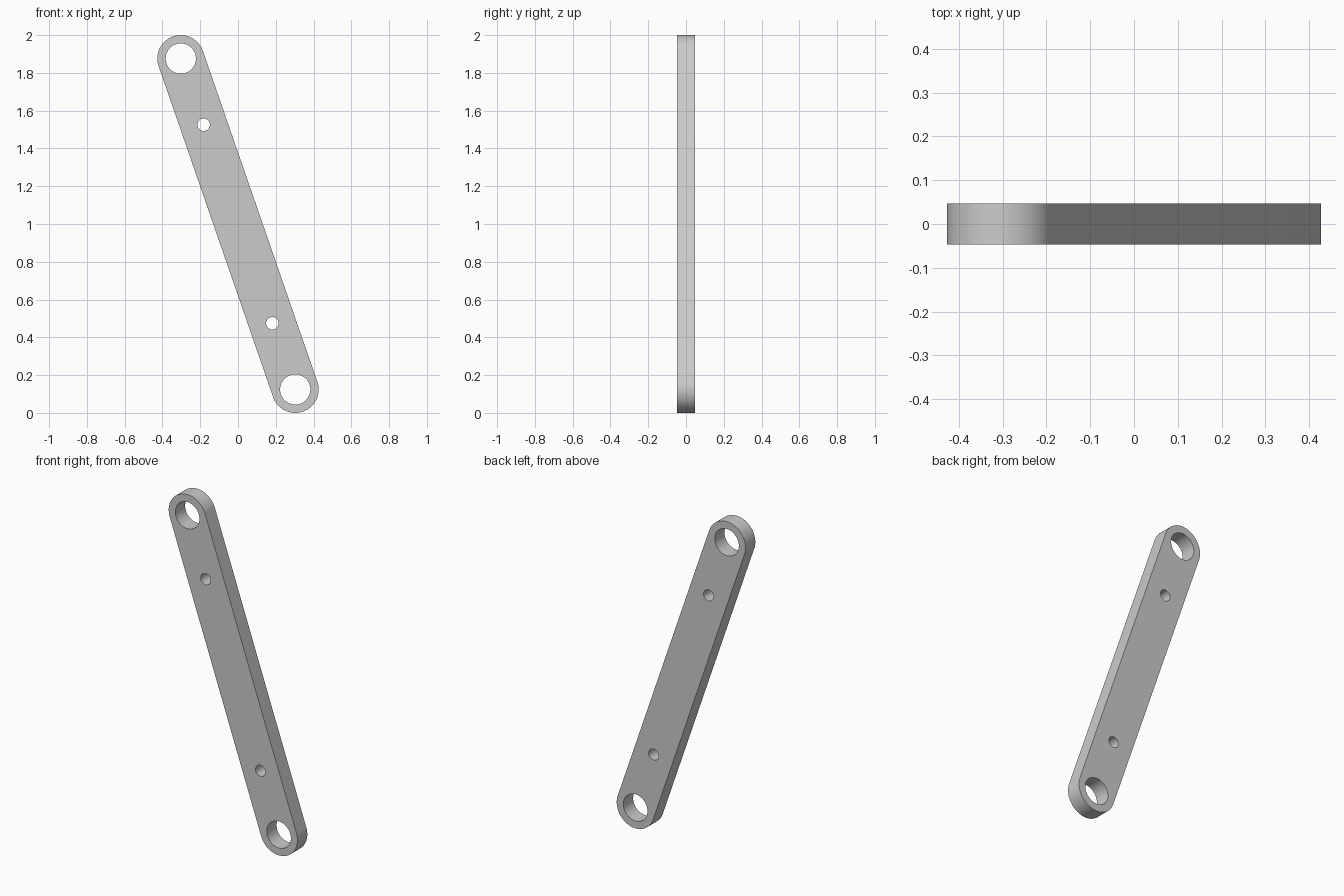
import bpy, bmesh
from math import sin, cos, pi, atan2, radians
from mathutils import Matrix

if "Cube" in bpy.data.objects:
    bpy.data.objects.remove(bpy.data.objects["Cube"])

HALF_X, HALF_Z = 0.303, 0.876      # end-hole centres relative to the middle
END_R, EYE_R, PIN_R = 0.124, 0.080, 0.033
PIN_POS = 0.60                     # small holes, fraction of the way to the ends
HALF_THICK = 0.0465


def arc(cx, cz, r, start, sweep, n):
    return [(cx + r * cos(start + sweep * i / n), cz + r * sin(start + sweep * i / n))
            for i in range(n + 1)]


def add_loop(curve, pts):
    s = curve.splines.new('POLY')
    s.points.add(len(pts) - 1)
    for p, (x, z) in zip(s.points, pts):
        p.co = (x, z, 0, 1)
    s.use_cyclic_u = True


curve = bpy.data.curves.new("link_profile", 'CURVE')
curve.dimensions = '2D'
curve.fill_mode = 'BOTH'
curve.extrude = HALF_THICK

# Rounded bar outline, leaning towards -x at the top
lean = atan2(HALF_X, HALF_Z)
add_loop(curve, arc(-HALF_X, HALF_Z, END_R, lean, pi, 40)
         + arc(HALF_X, -HALF_Z, END_R, lean + pi, pi, 40))

# Large eye and small pin hole at each end
for side in (-1, 1):
    for k, r in ((1.0, EYE_R), (PIN_POS, PIN_R)):
        add_loop(curve, arc(side * HALF_X * k, -side * HALF_Z * k, r, 0, 2 * pi, 64)[:-1])

# Turn the filled profile into a clean upright mesh
temp = bpy.data.objects.new("profile_helper", curve)
bpy.context.collection.objects.link(temp)
bpy.context.view_layer.update()
mesh = bpy.data.meshes.new_from_object(temp.evaluated_get(bpy.context.evaluated_depsgraph_get()))
bpy.data.objects.remove(temp)

bm = bmesh.new()
bm.from_mesh(mesh)
bmesh.ops.remove_doubles(bm, verts=bm.verts, dist=1e-5)
bmesh.ops.transform(bm, verts=bm.verts,
                    matrix=Matrix.Translation((0, 0, 1)) @ Matrix.Rotation(pi / 2, 4, 'X'))
bmesh.ops.recalc_face_normals(bm, faces=bm.faces)
bmesh.ops.dissolve_limit(bm, angle_limit=radians(0.5), verts=bm.verts, edges=bm.edges)
bm.to_mesh(mesh)
bm.free()

link = bpy.data.objects.new("link_bar", mesh)
bpy.context.collection.objects.link(link)
bpy.context.view_layer.objects.active = link
link.select_set(True)
bpy.ops.object.shade_smooth_by_angle(angle=radians(30))
